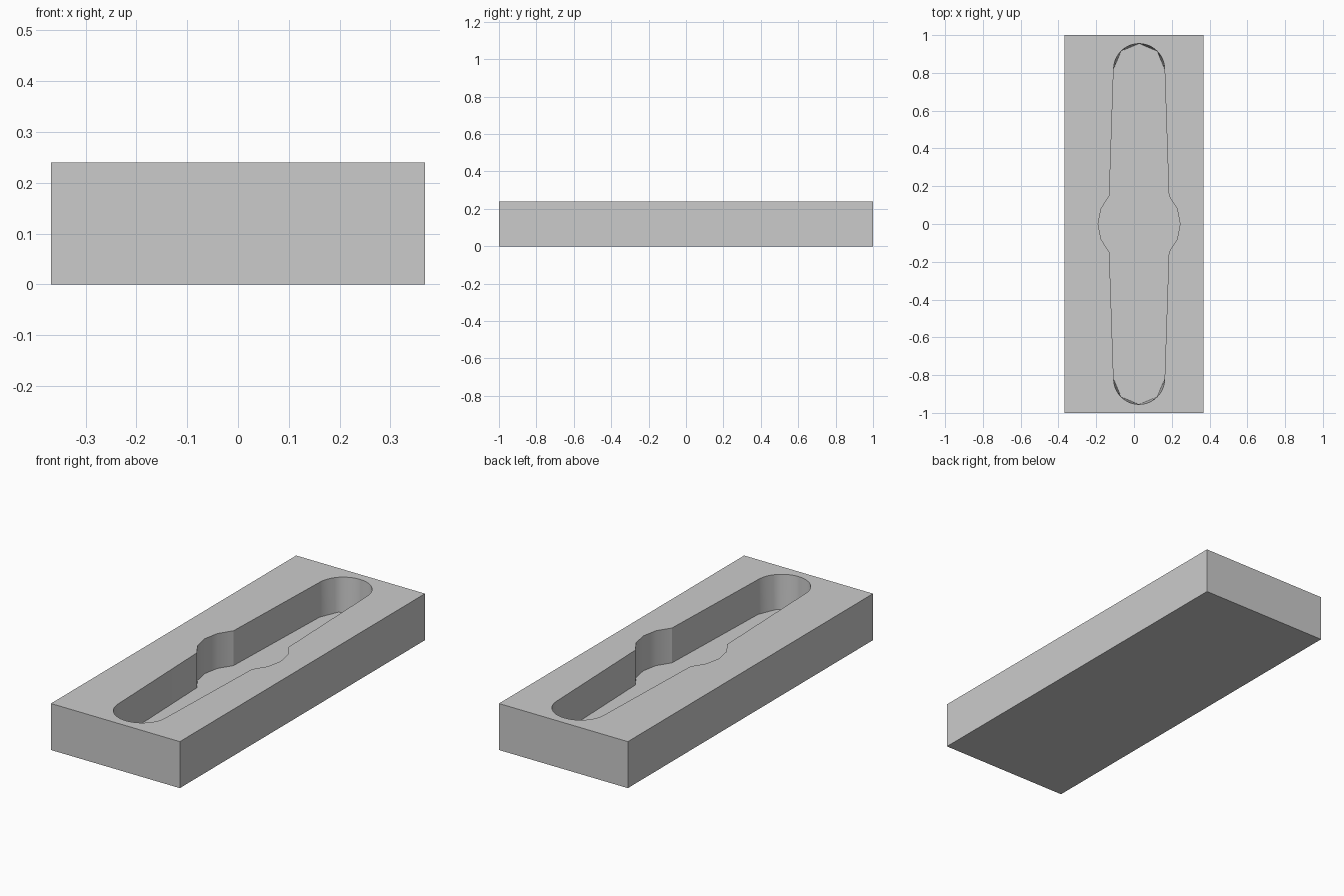
import bpy, bmesh
from math import sin, cos, radians
from mathutils import Vector

cube = bpy.data.objects.get("Cube")
if cube:
    bpy.data.objects.remove(cube, do_unlink=True)

HALF_X, HALF_Y, TOP, FLOOR = 0.368, 1.0, 0.24, 0.06
POCKET_X = 0.027
BULGE_R, END_R, END_Y = 0.217, 0.135, 0.82
STEPS = 6


def polar(radius, degrees, y=0.0):
    return Vector((radius * cos(radians(degrees)), y + radius * sin(radians(degrees))))


# Quarter outlines: round finger bulge, tapered side, rounded end
bulge = [polar(BULGE_R, a) for a in (0, 22, 43.5)]
rim, base = list(bulge), list(bulge)
for half in (0, 45):
    a, b = polar(END_R, half, END_Y), polar(END_R, half + 45, END_Y)
    for i in range(STEPS):
        t = i / STEPS
        rim.append(polar(END_R, half + 45 * t, END_Y))
        base.append(a.lerp(b, t))    # the floor keeps coarse straight chords
for outline in (rim, base):
    outline.append(Vector((0, END_Y + END_R)))


def full_loop(quarter):
    """Mirror a quarter outline into a closed loop."""
    right = [Vector((p.x, -p.y)) for p in quarter[:0:-1]] + quarter
    left = [Vector((-p.x, p.y)) for p in right[-2:0:-1]]
    return right + left


bm = bmesh.new()


def add_loop(points, z, dx=0.0):
    return [bm.verts.new((p.x + dx, p.y, z)) for p in points]


def walls(lower, upper):
    n = len(lower)
    for i in range(n):
        j = (i + 1) % n
        bm.faces.new((lower[i], lower[j], upper[j], upper[i]))


# Outer block
corners = [Vector((sx * HALF_X, sy * HALF_Y))
           for sx, sy in ((-1, -1), (1, -1), (1, 1), (-1, 1))]
bottom = add_loop(corners, 0)
upper = add_loop(corners, TOP)
bm.faces.new(bottom)
walls(bottom, upper)

# Recessed pocket
pocket_floor = add_loop(full_loop(base), FLOOR, POCKET_X)
pocket_rim = add_loop(full_loop(rim), TOP, POCKET_X)
bm.faces.new(pocket_floor)
walls(pocket_floor, pocket_rim)

# Top surface around the pocket opening
open_edges = [e for e in bm.edges if len(e.link_faces) == 1]
bmesh.ops.triangle_fill(bm, edges=open_edges, use_beauty=True, normal=(0, 0, 1))
bmesh.ops.recalc_face_normals(bm, faces=bm.faces[:])

mesh = bpy.data.meshes.new("pocket_block")
bm.to_mesh(mesh)
bm.free()
block = bpy.data.objects.new("pocket_block", mesh)
bpy.context.collection.objects.link(block)

# Plain grey finish
grey = bpy.data.materials.new("plain_grey")
grey.use_nodes = True
colour = (0.6, 0.6, 0.6, 1)
grey.diffuse_color = colour
grey.node_tree.nodes["Principled BSDF"].inputs["Base Color"].default_value = colour
mesh.materials.append(grey)

# Smooth curved walls with crisp edges
bpy.ops.object.select_all(action='DESELECT')
block.select_set(True)
bpy.context.view_layer.objects.active = block
bpy.ops.object.shade_smooth_by_angle(angle=radians(30))
